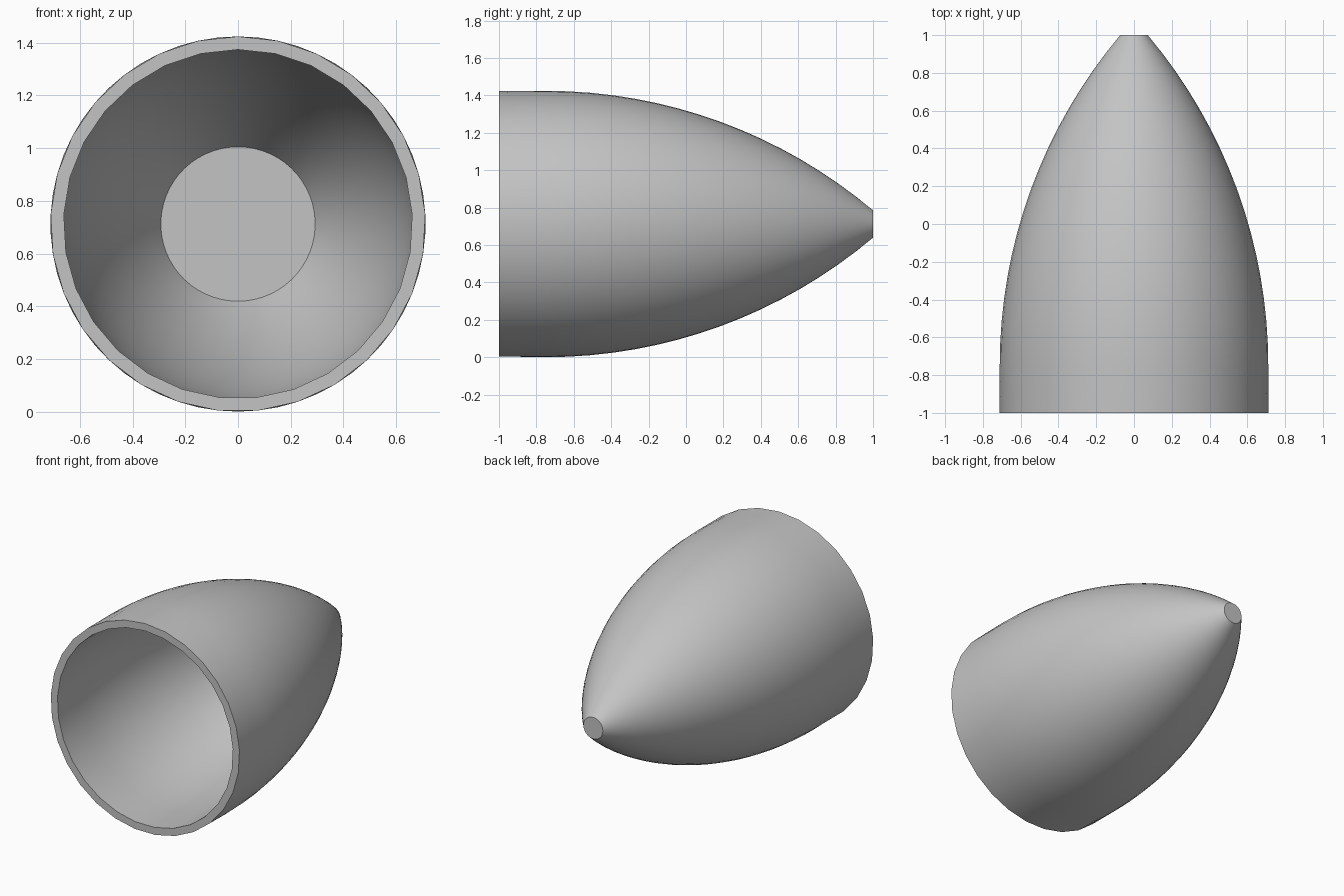
import bpy, bmesh, math

cube = bpy.data.objects.get("Cube")
if cube:
    bpy.data.objects.remove(cube, do_unlink=True)

FACETS = 29            # coarse sides of the open rim
SIDES = FACETS * 2     # sides of the curved shell
RADIUS = 0.712
WALL = 0.05
SHOULDER = -0.75       # where the straight skirt meets the curved nose
TIP_RADIUS = 0.073
FLOOR_RADIUS = 0.293

# Radius of the circular arc that forms the outer nose
drop = RADIUS - TIP_RADIUS
ARC = ((1 - SHOULDER) ** 2 + drop ** 2) / (2 * drop)


def ogive(base, arc, end_radius, steps=16):
    """Profile of (y, radius) from the open rim to the blunt end."""
    end = math.acos((arc - base + end_radius) / arc)
    points = [(-1.0, base)]
    for i in range(steps + 1):
        a = end * i / steps
        points.append((SHOULDER + arc * math.sin(a), base - arc * (1 - math.cos(a))))
    return points


def ring(bm, y, radius, faceted):
    """Circle around the y axis; a faceted one has half as many true corners."""
    verts = []
    for i in range(SIDES):
        a = math.tau * i / SIDES
        r = radius * math.cos(math.pi / FACETS) if faceted and i % 2 else radius
        verts.append(bm.verts.new((r * math.sin(a), y, RADIUS + r * math.cos(a))))
    return verts


def bridge(bm, first, second):
    for i in range(SIDES):
        j = (i + 1) % SIDES
        bm.faces.new((first[i], first[j], second[j], second[i]))


def surface(bm, profile):
    """Lathe one profile and close its blunt end; return the open rim."""
    rings = [ring(bm, y, r, k == 0) for k, (y, r) in enumerate(profile)]
    for first, second in zip(rings, rings[1:]):
        bridge(bm, first, second)
    bm.faces.new(rings[-1])
    return rings[0]


# Hollow nose shell: outer skin, inner skin, flat rim between them
bm = bmesh.new()
outer_rim = surface(bm, ogive(RADIUS, ARC, TIP_RADIUS))
inner_rim = surface(bm, ogive(RADIUS - WALL, ARC - WALL, FLOOR_RADIUS))
bridge(bm, outer_rim, inner_rim)
bmesh.ops.recalc_face_normals(bm, faces=bm.faces)
mesh = bpy.data.meshes.new("nose_shell")
bm.to_mesh(mesh)
bm.free()

# Plain grey finish
grey = bpy.data.materials.new("plain_grey")
grey.use_nodes = True
colour = (0.55, 0.55, 0.55, 1)
grey.diffuse_color = colour
grey.node_tree.nodes["Principled BSDF"].inputs["Base Color"].default_value = colour
mesh.materials.append(grey)

shell = bpy.data.objects.new("nose_shell", mesh)
bpy.context.collection.objects.link(shell)
bpy.ops.object.select_all(action="DESELECT")
shell.select_set(True)
bpy.context.view_layer.objects.active = shell
bpy.ops.object.shade_smooth_by_angle(angle=math.radians(30))
